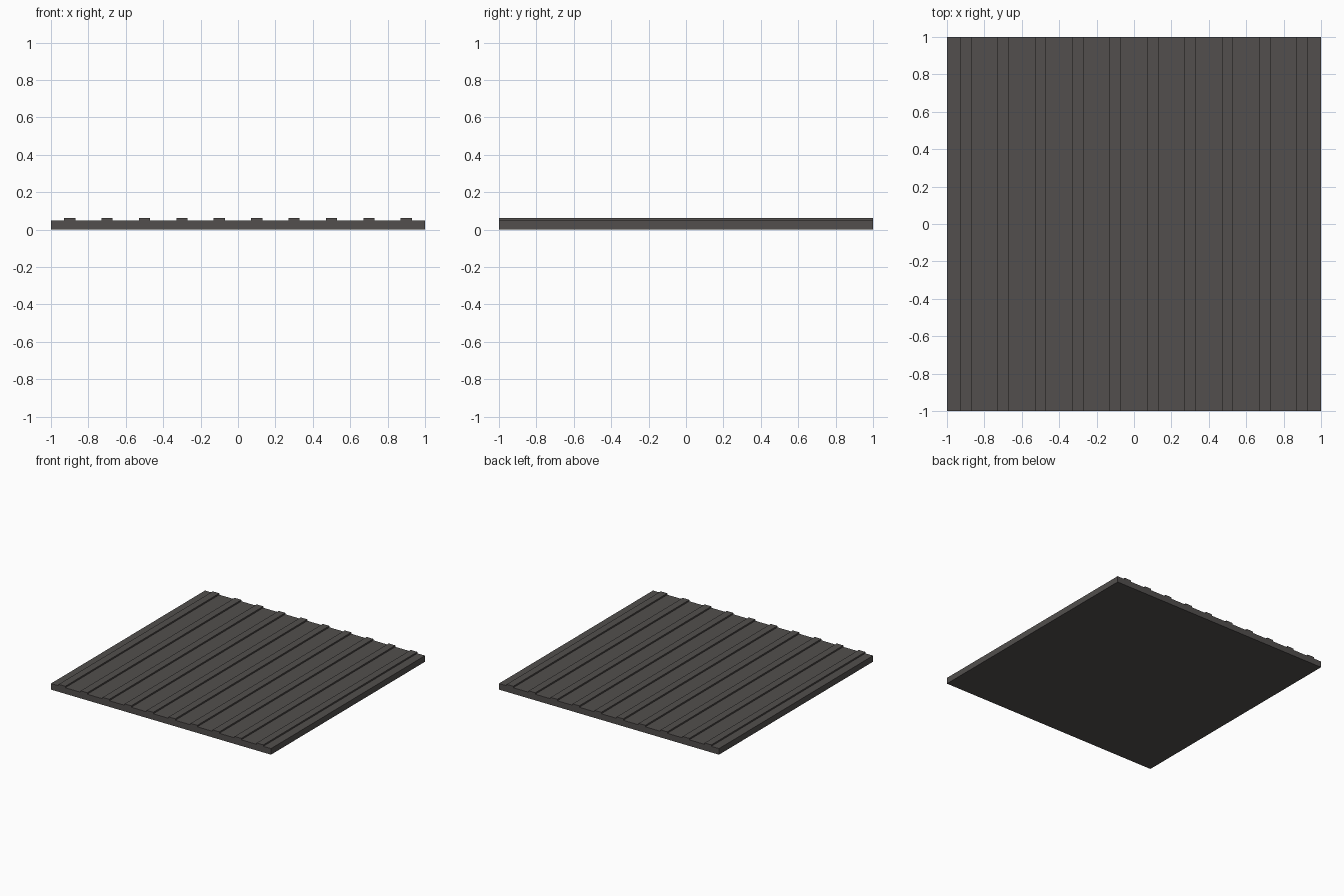
import bpy, bmesh

if "Cube" in bpy.data.objects:
    bpy.data.objects.remove(bpy.data.objects["Cube"])

HALF = 1.0        # half the panel side
BASE = 0.05       # slab thickness
TOP = 0.062       # rib height
RIBS = 10
PITCH = 2 * HALF / RIBS
RIB_HALF = 0.03

# Cross-section: flat underside, ten raised ribs on top
profile = [(-HALF, 0), (HALF, 0), (HALF, BASE)]
for i in reversed(range(RIBS)):
    x = -HALF + PITCH * (i + 0.5)
    profile += [(x + RIB_HALF, BASE), (x + RIB_HALF, TOP),
                (x - RIB_HALF, TOP), (x - RIB_HALF, BASE)]
profile.append((-HALF, BASE))

# Extrude the section from front to back
bm = bmesh.new()
face = bm.faces.new([bm.verts.new((x, -HALF, z)) for x, z in profile])
ext = bmesh.ops.extrude_face_region(bm, geom=[face], use_keep_orig=True)
verts = [g for g in ext["geom"] if isinstance(g, bmesh.types.BMVert)]
bmesh.ops.translate(bm, verts=verts, vec=(0, 2 * HALF, 0))
bmesh.ops.recalc_face_normals(bm, faces=bm.faces)

mesh = bpy.data.meshes.new("ribbed_panel")
bm.to_mesh(mesh)
bm.free()
panel = bpy.data.objects.new("ribbed_panel", mesh)
bpy.context.collection.objects.link(panel)

# Dark grey finish
mat = bpy.data.materials.new("dark_grey")
mat.diffuse_color = (0.085, 0.078, 0.075, 1)
mat.use_nodes = True
mat.node_tree.nodes["Principled BSDF"].inputs["Base Color"].default_value = mat.diffuse_color
mesh.materials.append(mat)
